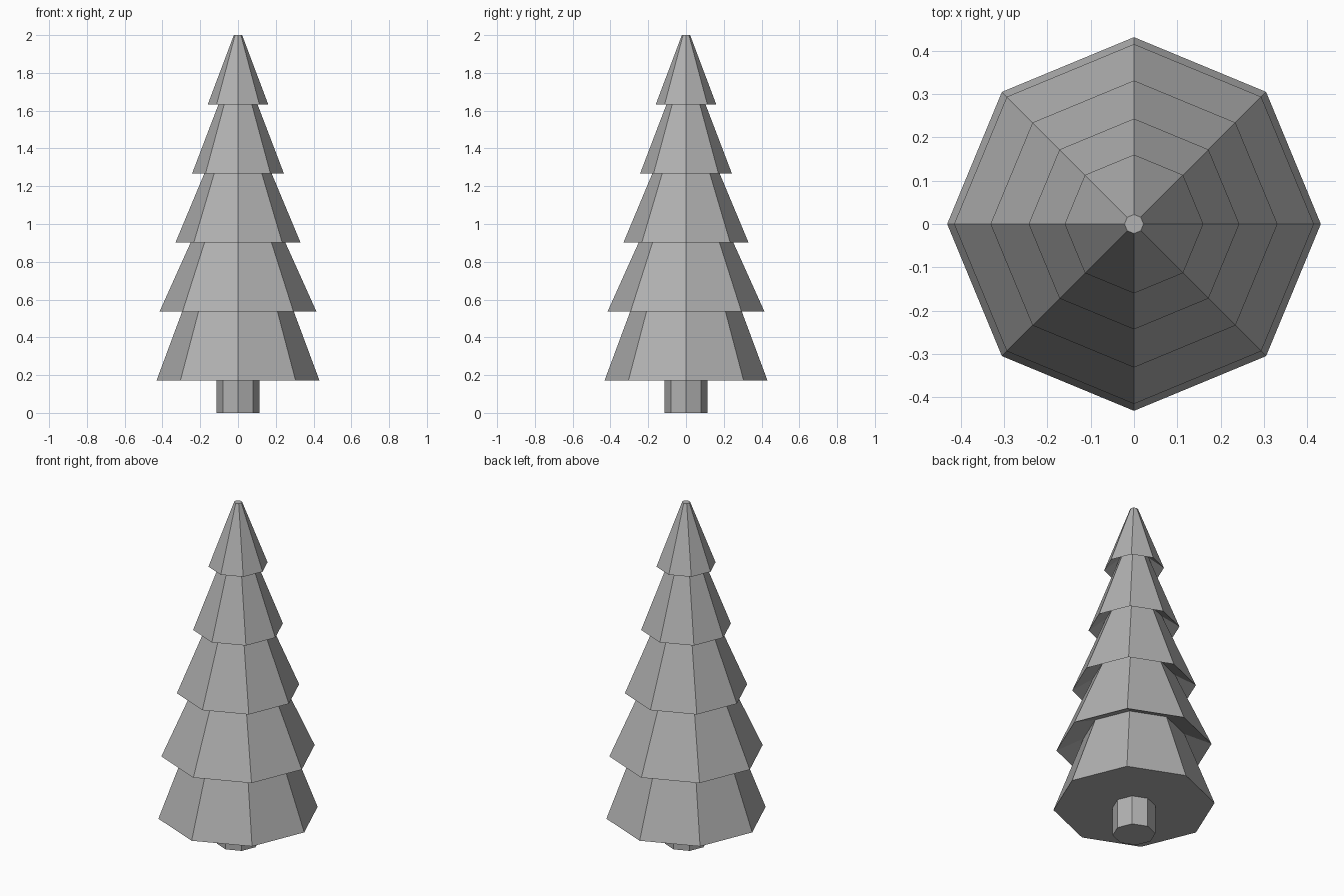
import bpy, bmesh
from math import cos, sin, tau

if "Cube" in bpy.data.objects:
    bpy.data.objects.remove(bpy.data.objects["Cube"])

SIDES = 8

grey = bpy.data.materials.new("dark_grey")
grey.diffuse_color = (0.44, 0.44, 0.44, 1)
grey.use_nodes = True
grey.node_tree.nodes["Principled BSDF"].inputs["Base Color"].default_value = grey.diffuse_color


def lathe(name, profile):
    """Revolve (radius, z) points into a flat-faced, capped eight-sided solid."""
    bm = bmesh.new()
    rings = [[bm.verts.new((r * cos(tau * i / SIDES), r * sin(tau * i / SIDES), z))
              for i in range(SIDES)] for r, z in profile]
    for low, high in zip(rings, rings[1:]):
        for i in range(SIDES):
            j = (i + 1) % SIDES
            bm.faces.new((low[i], low[j], high[j], high[i]))
    bm.faces.new(rings[0][::-1])
    bm.faces.new(rings[-1])
    bmesh.ops.recalc_face_normals(bm, faces=bm.faces)
    mesh = bpy.data.meshes.new(name)
    bm.to_mesh(mesh)
    bm.free()
    mesh.materials.append(grey)
    obj = bpy.data.objects.new(name, mesh)
    bpy.context.collection.objects.link(obj)
    return obj


# Trunk
lathe("trunk", [(0.114, 0), (0.114, 0.172)])

# Foliage: each tier tapers up and tucks under the rim of the next
tiers = [  # rim radius, rim z, tucked top radius, top z
    (0.431, 0.172, 0.27, 0.605),
    (0.415, 0.537, 0.22, 0.97),
    (0.331, 0.902, 0.15, 1.335),
    (0.243, 1.267, 0.078, 1.70),
    (0.16, 1.633, 0.022, 2.0),
]
profile = []
for rim_r, rim_z, top_r, top_z in tiers:
    profile += [(rim_r, rim_z), (top_r, top_z)]
lathe("foliage", profile)
